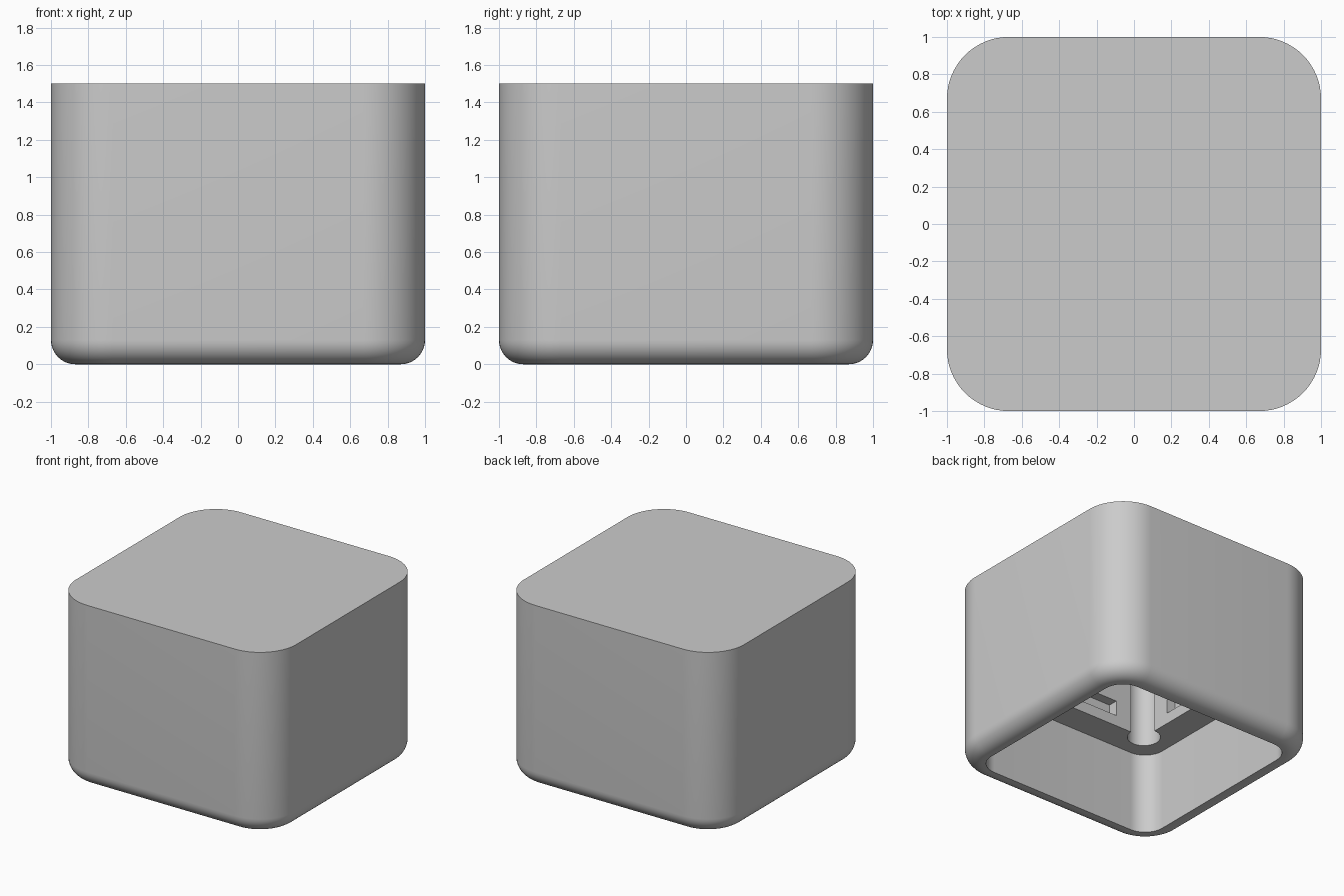
import bpy, bmesh, math

if "Cube" in bpy.data.objects:
    bpy.data.objects.remove(bpy.data.objects["Cube"], do_unlink=True)

HALF, CORNER, HEIGHT = 1.0, 0.33, 1.5
FILLET, WALL, LEDGE_Z = 0.13, 0.16, 0.67
SOCKET, RELIEF, SOCKET_TOP = 0.6, 0.125, 1.34
QUARTER = math.pi / 2

grey = bpy.data.materials.new("light_grey")
grey.use_nodes = True
grey.diffuse_color = (0.6, 0.6, 0.6, 1)
grey.node_tree.nodes["Principled BSDF"].inputs["Base Color"].default_value = grey.diffuse_color


def corner_outline(centre, radius, start, sweep, steps):
    """Closed outline with one arc at each of the four corners."""
    points = []
    for q in range(4):
        mid = QUARTER * (q + 0.5)
        cx = math.copysign(centre, math.cos(mid))
        cy = math.copysign(centre, math.sin(mid))
        for i in range(steps + 1):
            a = q * QUARTER + start + sweep * i / steps
            points.append((cx + radius * math.cos(a), cy + radius * math.sin(a)))
    return points


def loft(name, sections):
    """Capped solid through (outline, height) sections."""
    bm = bmesh.new()
    rings = [[bm.verts.new((x, y, z)) for x, y in pts] for pts, z in sections]
    n = len(rings[0])
    for low, high in zip(rings, rings[1:]):
        for i in range(n):
            j = (i + 1) % n
            bm.faces.new((low[i], low[j], high[j], high[i]))
    bm.faces.new(rings[0])
    bm.faces.new(rings[-1])
    bmesh.ops.recalc_face_normals(bm, faces=bm.faces)
    mesh = bpy.data.meshes.new(name)
    bm.to_mesh(mesh)
    bm.free()
    obj = bpy.data.objects.new(name, mesh)
    bpy.context.collection.objects.link(obj)
    return obj


def box(name, hx, hy, z0, z1):
    outline = [(-hx, -hy), (hx, -hy), (hx, hy), (-hx, hy)]
    return loft(name, [(outline, z0), (outline, z1)])


def inset_ring(inset):
    return corner_outline(HALF - CORNER, CORNER - inset, 0, QUARTER, 16)


# Outer shell: closed top, filleted rim and deep recess up to the ledge
sections = [(inset_ring(0), HEIGHT)]
for i in range(11):
    a = QUARTER * i / 10
    sections.append((inset_ring(FILLET * (1 - math.cos(a))), FILLET * (1 - math.sin(a))))
sections += [(inset_ring(WALL), 0), (inset_ring(WALL), LEDGE_Z)]
case = loft("switch_case", sections)

# Square socket with round relief holes at its corners
relief = corner_outline(SOCKET, RELIEF, -QUARTER, 3 * QUARTER, 36)
cutters = [loft("socket_cutter", [(relief, 0.6), (relief, SOCKET_TOP)])]

# Clip notches in the four socket walls
reach, width = SOCKET + 0.08, 0.33
cutters.append(box("notch_cutter_x", reach, width, 0.76, 0.885))
cutters.append(box("notch_cutter_y", width, reach, 0.76, 0.885))

for cutter in cutters:
    cutter.hide_render = True
    mod = case.modifiers.new(cutter.name, 'BOOLEAN')
    mod.operation = 'DIFFERENCE'
    mod.solver = 'EXACT'
    mod.object = cutter

# Bake the cuts and drop the cutters
bpy.context.view_layer.update()
graph = bpy.context.evaluated_depsgraph_get()
baked = bpy.data.meshes.new_from_object(case.evaluated_get(graph))
case.modifiers.clear()
case.data = baked
for cutter in cutters:
    bpy.data.objects.remove(cutter, do_unlink=True)

case.data.materials.clear()
case.data.materials.append(grey)
for face in case.data.polygons:
    face.material_index = 0

# Smooth rounded walls, crisp edges elsewhere
bpy.ops.object.select_all(action='DESELECT')
case.select_set(True)
bpy.context.view_layer.objects.active = case
bpy.ops.object.shade_smooth_by_angle(angle=math.radians(30))
